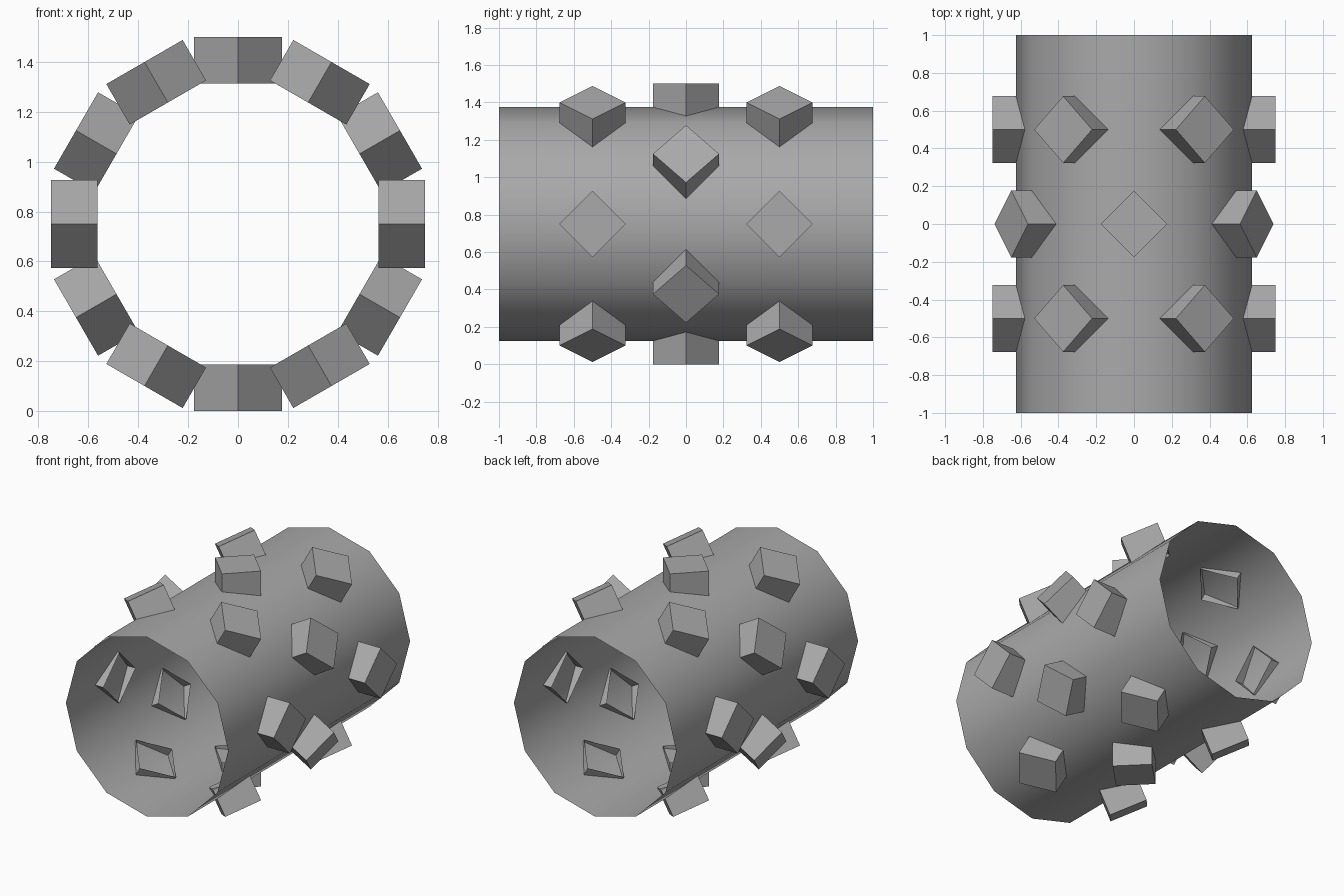
import bpy, bmesh, math
from mathutils import Vector, Matrix

if "Cube" in bpy.data.objects:
    bpy.data.objects.remove(bpy.data.objects["Cube"])

CENTRE_Z = 0.75
TUBE_R = 0.625
BLOCK_IN, BLOCK_OUT = 0.5625, 0.75
HALF_DIAG = 0.125 * math.sqrt(2)

grey = bpy.data.materials.new("plain grey")
grey.diffuse_color = (0.4, 0.4, 0.4, 1)
grey.use_nodes = True
grey.node_tree.nodes["Principled BSDF"].inputs["Base Color"].default_value = grey.diffuse_color


def finish(bm, name):
    mesh = bpy.data.meshes.new(name)
    bm.to_mesh(mesh)
    bm.free()
    mesh.materials.append(grey)
    obj = bpy.data.objects.new(name, mesh)
    bpy.context.collection.objects.link(obj)
    return obj


# Open twelve-sided tube lying along y, smooth shaded
bm = bmesh.new()
ends = []
for y in (-1, 1):
    ends.append([bm.verts.new((TUBE_R * math.sin(i * math.pi / 6), y,
                               CENTRE_Z + TUBE_R * math.cos(i * math.pi / 6)))
                 for i in range(12)])
for i in range(12):
    j = (i + 1) % 12
    f = bm.faces.new((ends[0][i], ends[0][j], ends[1][j], ends[1][i]))
    f.smooth = True
bmesh.ops.recalc_face_normals(bm, faces=bm.faces)
mid = bm.faces[:][0]
if mid.normal.dot(mid.calc_center_median() - Vector((0, 0, CENTRE_Z))) < 0:
    bmesh.ops.reverse_faces(bm, faces=bm.faces[:])
finish(bm, "tube")


# Diamond block: capped outside, open on the inside, poking through the wall
def stud(name, y, degrees):
    bm = bmesh.new()
    corners = [(HALF_DIAG, 0), (0, HALF_DIAG), (-HALF_DIAG, 0), (0, -HALF_DIAG)]
    low = [bm.verts.new((a, b, BLOCK_IN)) for a, b in corners]
    top = [bm.verts.new((a, b, BLOCK_OUT)) for a, b in corners]
    bm.faces.new(top)
    for i in range(4):
        j = (i + 1) % 4
        bm.faces.new((low[i], low[j], top[j], top[i]))
    place = (Matrix.Translation((0, y, CENTRE_Z))
             @ Matrix.Rotation(math.radians(degrees), 4, 'Y'))
    bm.transform(place)
    finish(bm, name)


# Three staggered rings of six studs
for ring, (y, start) in enumerate(((-0.5, 30), (0, 0), (0.5, 30))):
    for k in range(6):
        stud(f"stud_{ring + 1}_{k + 1}", y, start + 60 * k)
